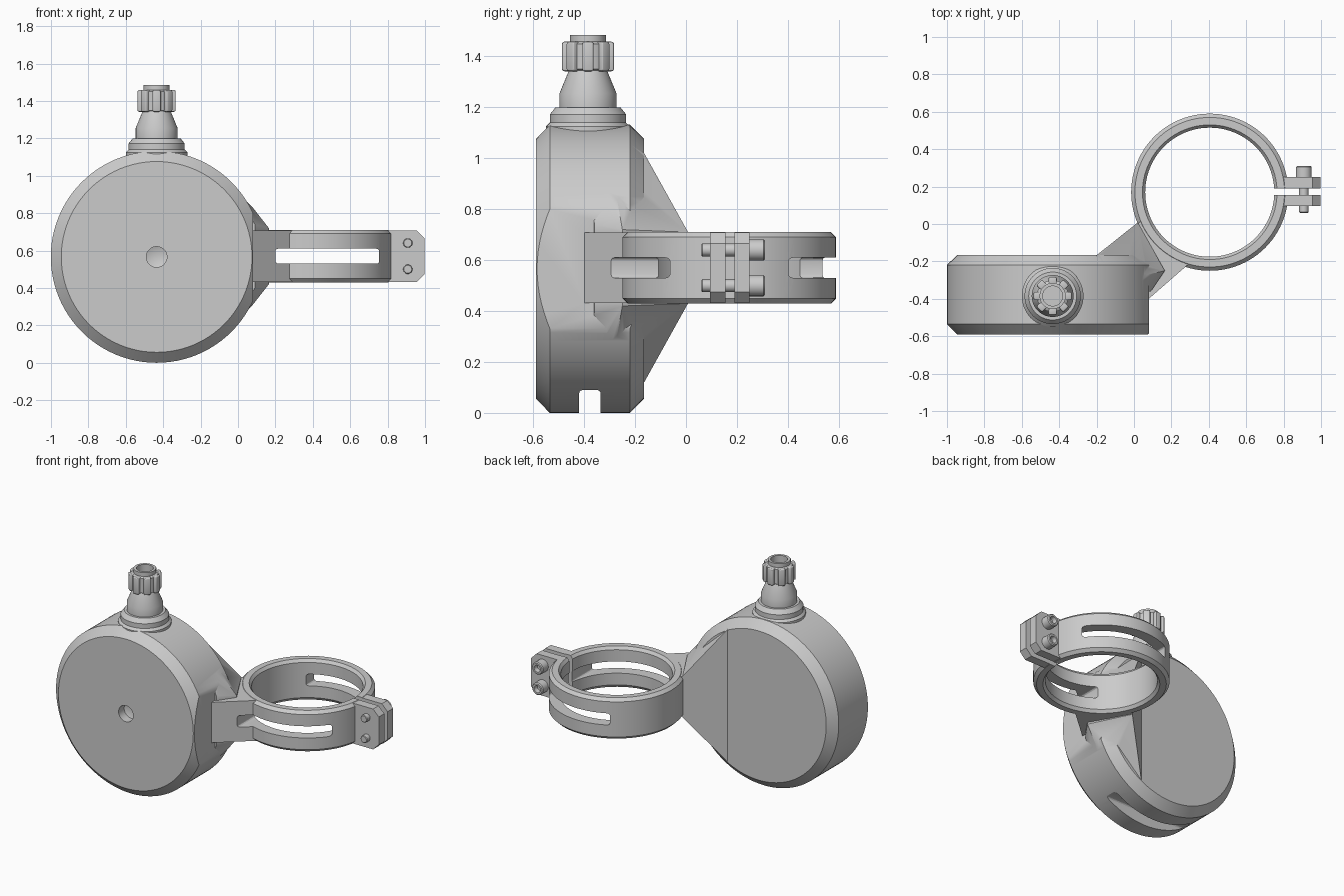
import bpy, bmesh
from math import pi, sin, cos, radians
from mathutils import Matrix

if "Cube" in bpy.data.objects:
    bpy.data.objects.remove(bpy.data.objects["Cube"])

CX, CZ = -0.435, 0.566        # housing centre
RX, RY, RZ = 0.405, 0.17, 0.57  # clamp ring centre
Y_AXIS = Matrix.Rotation(pi / 2, 4, 'X')  # lathe axis z -> -y


def finish(bm, name):
    bmesh.ops.remove_doubles(bm, verts=bm.verts, dist=1e-5)
    bmesh.ops.recalc_face_normals(bm, faces=bm.faces)
    me = bpy.data.meshes.new(name)
    bm.to_mesh(me)
    bm.free()
    ob = bpy.data.objects.new(name, me)
    bpy.context.collection.objects.link(ob)
    return ob


def lathe(name, profile, loc, seg=64, closed=False, rot=Matrix()):
    bm = bmesh.new()
    m = Matrix.Translation(loc) @ rot
    rings = []
    for r, z in profile:
        if r == 0:
            rings.append([bm.verts.new((0, 0, z))] * seg)
        else:
            rings.append([bm.verts.new((r * cos(2 * pi * i / seg), r * sin(2 * pi * i / seg), z))
                          for i in range(seg)])
    pairs = list(zip(rings, rings[1:]))
    if closed:
        pairs.append((rings[-1], rings[0]))
    for a, b in pairs:
        for i in range(seg):
            j = (i + 1) % seg
            bm.faces.new(dict.fromkeys((a[i], a[j], b[j], b[i])))
    bm.transform(m)
    return finish(bm, name)


def hull(name, pts):
    bm = bmesh.new()
    for p in pts:
        bm.verts.new(p)
    bmesh.ops.convex_hull(bm, input=bm.verts)
    loose = [v for v in bm.verts if not v.link_faces]
    bmesh.ops.delete(bm, geom=loose, context='VERTS')
    bmesh.ops.dissolve_limit(bm, angle_limit=0.01, verts=bm.verts, edges=bm.edges)
    return finish(bm, name)


def box(name, lo, hi, bevel=0.0):
    ob = hull(name, [(x, y, z) for x in (lo[0], hi[0]) for y in (lo[1], hi[1]) for z in (lo[2], hi[2])])
    if bevel:
        bm = bmesh.new()
        bm.from_mesh(ob.data)
        bmesh.ops.bevel(bm, geom=bm.edges[:], offset=bevel, segments=3, profile=0.5, affect='EDGES')
        bm.to_mesh(ob.data)
        bm.free()
    return ob


def boolean(ob, other, op='DIFFERENCE', keep=False):
    m = ob.modifiers.new(op, 'BOOLEAN')
    m.operation, m.object, m.solver = op, other, 'EXACT'
    bpy.context.view_layer.objects.active = ob
    bpy.ops.object.modifier_apply(modifier=m.name)
    if not keep:
        bpy.data.objects.remove(other)


def both(pts):
    return [(x, y, RZ + s * h) for x, y, h in pts for s in (-1, 1)]


# Drum housing with chamfered rims and centre hole, flattened on the right
housing = lathe("housing", [(0, .165), (.51, .165), (.566, .22), (.566, .535), (.51, .59),
                            (.055, .59), (.055, .53), (0, .51)], (CX, 0, CZ), 96, rot=Y_AXIS)
boolean(housing, box("side_cut", (.08, -1, -1), (1, 1, 2)))
boolean(housing, box("drain_cut", (-1.2, -.42, -.2), (.5, -.335, .09), .015))

# Tapered wedge and straight arm leading to the clamp
wedge = hull("wedge", both([(-.2, -.167, .455), (-.2, -.36, .42), (-.02, -.37, .36), (.02, .008, .14),
                            (.075, -.27, .265), (.165, -.25, .15), (.09, -.36, .17)]))
arm = hull("arm", both([(0, -.02, .138), (-.05, -.38, .138), (.079, -.40, .138), (.28, -.22, .138),
                        (.36, -.155, .138), (.12, .08, .138), (.02, .002, .138)]))
boolean(housing, wedge, 'UNION')
boolean(housing, arm, 'UNION')
boolean(housing, lathe("bore", [(0, -.5), (.365, -.5), (.365, .5), (0, .5)], (RX, RY, RZ)))

# Clamp ring with two split ears
ring = lathe("clamp_ring", [(.345, -.12), (.36, -.14), (.4, -.14), (.42, -.12),
                            (.42, .12), (.4, .14), (.36, .14), (.345, .12)],
             (RX, RY, RZ), 96, closed=True)
ears = hull("ears", [(x, y, RZ + s * h) for s in (-1, 1) for y in (.095, .25)
                     for x, h in ((.78, .138), (.955, .138), (.998, .095))])
boolean(ring, ears, 'UNION')
boolean(ring, box("gap_cut", (.7, .155, 0), (1.1, .19, 1)))

# Window slot passing through ring and arm
slot = box("slot_cut", (.2, -.6, .53), (.755, .8, .61), .015)
boolean(housing, slot, keep=True)
boolean(ring, slot)

# Clamp bolts with socket heads
parts = [housing, ring]
for n, z in enumerate((.5, .64)):
    parts.append(lathe(f"clamp_bolt_{n + 1}", [(0, -.28), (.02, -.28), (.024, -.31), (.036, -.31), (.042, -.304),
                                               (.042, -.249), (.025, -.249), (.025, -.064), (.021, -.06), (0, -.06)],
                       (.908, 0, z), 24, rot=Y_AXIS))

# Cable gland: collar, cone, hollow neck
GY = -.385
parts.append(lathe("cable_gland", [(0, 1.05), (.165, 1.05), (.165, 1.125), (.15, 1.14), (.15, 1.172), (.128, 1.2),
                                   (.112, 1.2), (.112, 1.255), (.075, 1.345), (.085, 1.35), (.085, 1.45),
                                   (.07, 1.458), (.07, 1.484), (.053, 1.484), (.053, 1.36), (0, 1.36)],
                   (CX, GY, 0)))

# Grip ribs around the gland nut
for k in range(8):
    rib = box(f"gland_rib_{k + 1}", (.06, -.022, 1.342), (.102, .022, 1.458), .009)
    rib.data.transform(Matrix.Translation((CX, GY, 0)) @ Matrix.Rotation(k * pi / 4, 4, 'Z'))
    parts.append(rib)

# Smooth curved faces, keep edges sharp
bpy.ops.object.select_all(action='DESELECT')
for ob in parts:
    ob.select_set(True)
bpy.context.view_layer.objects.active = housing
bpy.ops.object.shade_smooth_by_angle(angle=radians(28))
